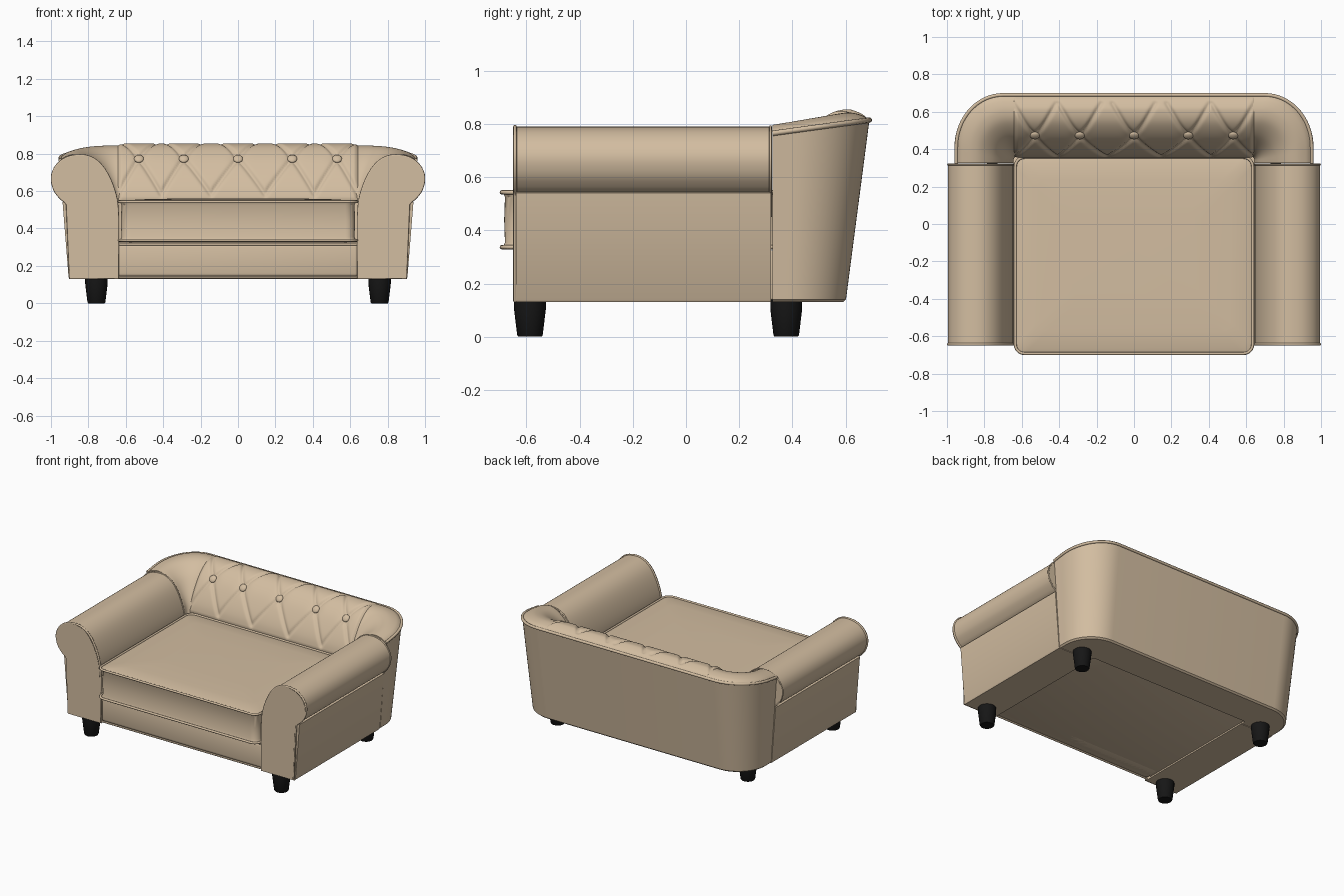
import bpy, bmesh, math
from mathutils import Vector

old = bpy.data.objects.get("Cube")
if old:
    bpy.data.objects.remove(old, do_unlink=True)


def material(name, rgb, rough):
    m = bpy.data.materials.new(name)
    m.use_nodes = True
    m.diffuse_color = (*rgb, 1)
    node = m.node_tree.nodes["Principled BSDF"]
    node.inputs["Base Color"].default_value = (*rgb, 1)
    node.inputs["Roughness"].default_value = rough
    return m


TAN = material("tan leather", (0.65, 0.51, 0.355), 0.7)
BLACK = material("black feet", (0.008, 0.008, 0.008), 0.6)


def smooth(ob, angle=35):
    bpy.ops.object.select_all(action='DESELECT')
    ob.select_set(True)
    bpy.context.view_layer.objects.active = ob
    bpy.ops.object.shade_smooth_by_angle(angle=math.radians(angle))


def finish(name, bm, mat=TAN, angle=35):
    bmesh.ops.recalc_face_normals(bm, faces=bm.faces[:])
    me = bpy.data.meshes.new(name)
    bm.to_mesh(me)
    bm.free()
    me.materials.append(mat)
    ob = bpy.data.objects.new(name, me)
    bpy.context.collection.objects.link(ob)
    smooth(ob, angle)
    return ob


def loft(name, rings, mat=TAN, angle=35):
    """Closed rings joined in order, with both ends capped."""
    bm = bmesh.new()
    vs = [[bm.verts.new(p) for p in r] for r in rings]
    n = len(rings[0])
    for a, b in zip(vs, vs[1:]):
        for i in range(n):
            j = (i + 1) % n
            bm.faces.new((a[i], a[j], b[j], b[i]))
    bm.faces.new(vs[0])
    bm.faces.new(vs[-1])
    return finish(name, bm, mat, angle)


def piping(name, pts, radius=0.008, cyclic=True):
    cu = bpy.data.curves.new(name, 'CURVE')
    cu.dimensions = '3D'
    cu.bevel_depth = radius
    cu.bevel_resolution = 2
    cu.use_fill_caps = True
    sp = cu.splines.new('POLY')
    sp.points.add(len(pts) - 1)
    for q, p in zip(sp.points, pts):
        q.co = (*p, 1)
    sp.use_cyclic_u = cyclic
    cu.materials.append(TAN)
    ob = bpy.data.objects.new(name, cu)
    bpy.context.collection.objects.link(ob)
    bpy.ops.object.select_all(action='DESELECT')
    ob.select_set(True)
    bpy.context.view_layer.objects.active = ob
    bpy.ops.object.convert(target='MESH')
    smooth(bpy.context.view_layer.objects.active, 60)


def spline(pts, steps):
    """Smooth curve through 2D points."""
    p = [Vector(q) for q in pts]
    p = [2 * p[0] - p[1]] + p + [2 * p[-1] - p[-2]]
    out = []
    for a, b, c, d in zip(p, p[1:], p[2:], p[3:]):
        for k in range(steps):
            t = k / steps
            out.append(0.5 * (2 * b + (c - a) * t + (2 * a - 5 * b + 4 * c - d) * t * t
                              + (3 * b - a - 3 * c + d) * t ** 3))
    return out + [p[-2]]


# Curved back shell, lofted along a U between an outer and an inner path
Y0 = 0.325


def u_path(hx, yb, rx, ry):
    half = [(hx, Y0 + (yb - ry - Y0) * k / 4) for k in range(4)]
    for k in range(17):
        a = math.pi / 2 * k / 16
        half.append((hx - rx + rx * math.cos(a), yb - ry + ry * math.sin(a)))
    return half + [(-x, y) for x, y in reversed(half)]


RIM_Y, SEAT_Y = 0.69, 0.36
rim = u_path(0.95, RIM_Y, 0.25, 0.28)
foot_line = u_path(0.905, 0.6, 0.22, 0.22)
inner = u_path(0.645, SEAT_Y, 0.02, 0.02)
section = spline([(0, 0.815), (0.1, 0.835), (0.27, 0.843), (0.45, 0.825), (0.65, 0.77),
                  (0.82, 0.69), (0.94, 0.61), (1, 0.53)], 8)
rings, edge = [], []
for r, b, i in zip(rim, foot_line, inner):
    drop = 0.05 * (RIM_Y - r[1]) / (RIM_Y - Y0)
    r, b, i = Vector(r), Vector(b), Vector(i)
    ring = [(*(b.lerp(i, 0.04)), 0.13), (*b.lerp(r, 0.02), 0.14)]
    for w, z in section:
        ring.append((*r.lerp(i, w), z - drop * (1 - w * w)))
    ring.append((*i, 0.13))
    rings.append(ring)
    edge.append((*r, 0.815 - drop))
loft("back_shell", rings)
piping("back_rim_piping", edge, 0.01, False)

# Tufted back pad: grooves run from each button to the crown and the seat
prof = [Vector((RIM_Y - (RIM_Y - SEAT_Y) * w, z)) for w, z in section]
arc = [0]
for a, b in zip(prof, prof[1:]):
    arc.append(arc[-1] + (b - a).length)
normals = []
for k in range(len(prof)):
    t = prof[min(k + 1, len(prof) - 1)] - prof[max(k - 1, 0)]
    normals.append(Vector((-abs(t.y) if t.y < 0 else abs(t.y), abs(t.x))).normalized())


def nearest(axis, value):
    return min(range(len(prof)), key=lambda k: abs(prof[k][axis] - value))


k_btn = nearest(0, 0.475)
s_top, s_btn, s_low = arc[nearest(0, 0.645)], arc[k_btn], arc[nearest(1, 0.585)]
buttons = [-0.53, -0.29, 0, 0.29, 0.53]
valleys = [-0.64, -0.41, -0.145, 0.145, 0.41, 0.64]
grooves = []
for n, x in enumerate(buttons):
    c = Vector((x, s_btn))
    grooves += [(c, Vector((v, s_low))) for v in valleys[n:n + 2]]
    grooves += [(c, Vector((x + d, s_top))) for d in (-0.115, 0.115)]


def distance(p, a, b):
    t = max(0, min(1, (p - a).dot(b - a) / (b - a).length_squared))
    return (p - a - (b - a) * t).length


rings = []
COLS, PAD = 180, 0.645
for c in range(COLS + 1):
    x = -PAD + 2 * PAD * c / COLS
    ring = []
    for p, s, nrm in zip(prof, arc, normals):
        q = Vector((x, s))
        d = min(distance(q, a, b) for a, b in grooves)
        r = min((q - Vector((bx, s_btn))).length for bx in buttons)
        h = 0.012 - 0.012 * math.exp(-(d / 0.011) ** 2) - 0.008 * math.exp(-(r / 0.04) ** 2)
        fade = min(1, (PAD - abs(x)) / 0.02, s / 0.08, (arc[-1] - s) / 0.03)
        y, z = p + nrm * (h * fade - 0.002 * (1 - fade))
        ring.append((x, y, z))
    rings.append(ring)
loft("tufted_back_pad", rings, angle=60)
for x in buttons:
    n, p = normals[k_btn], prof[k_btn]
    bpy.ops.mesh.primitive_uv_sphere_add(segments=20, ring_count=10, radius=0.026,
                                         location=(x, p.x + n.x * 0.004, p.y + n.y * 0.004),
                                         rotation=(math.atan2(-n.x, n.y), 0, 0))
    ob = bpy.context.object
    ob.name = "back_button"
    ob.scale.z = 0.5
    ob.data.materials.append(TAN)
    smooth(ob, 60)

# Rolled arms with piped, slightly domed front panels
roll = spline([(0.642, 0.45), (0.652, 0.56), (0.685, 0.66), (0.73, 0.735), (0.785, 0.778),
               (0.845, 0.79), (0.915, 0.777), (0.97, 0.735), (0.994, 0.675), (0.982, 0.61),
               (0.95, 0.565), (0.925, 0.545)], 4)
for side, label in ((1, "left"), (-1, "right")):
    body = [(0.642, 0.13)] + [tuple(p) for p in roll] + [(0.938, 0.54), (0.906, 0.14), (0.9, 0.13)]
    panel = [(0.642, 0.135)] + [tuple(p) for p in roll] + [(0.913, 0.53), (0.898, 0.135)]
    loft(label + "_arm", [[(side * x, y, z) for x, z in body] for y in (-0.64, 0.32)])
    piping(label + "_arm_piping", [(side * x, -0.643, z) for x, z in panel], 0.007)
    piping(label + "_arm_rear_piping", [(side * x, 0.318, z) for x, z in roll], 0.005, False)
    bm = bmesh.new()
    face = bm.faces.new([bm.verts.new((side * x, -0.64, z)) for x, z in panel])
    face.normal_update()
    if face.normal.y > 0:
        face.normal_flip()
    for thick, depth in ((0.008, 0.004), (0.015, 0.01), (0.03, 0.005)):
        bmesh.ops.inset_region(bm, faces=[face], thickness=thick, depth=depth, use_even_offset=True)
    finish(label + "_arm_front_panel", bm)


# Seat cushion as stacked rounded rectangles
def rounded(hx, hy, r, z, cy):
    out = []
    for q, (sx, sy) in enumerate(((1, 1), (-1, 1), (-1, -1), (1, -1))):
        for k in range(7):
            a = math.pi / 2 * (q + k / 6)
            out.append((sx * (hx - r) + r * math.cos(a), cy + sy * (hy - r) + r * math.sin(a), z))
    return out


CY, HX, HY = -0.168, 0.635, 0.525
layers = [(0.06, 0.325), (0.004, 0.335), (0.012, 0.355), (0.009, 0.44), (0.012, 0.525),
          (0.004, 0.542), (0.03, 0.55), (0.12, 0.556), (0.3, 0.56)]
loft("seat_cushion", [rounded(HX - i, HY - i, 0.05, z, CY) for i, z in layers])
for z, label in ((0.337, "lower"), (0.543, "upper")):
    piping("cushion_" + label + "_piping", rounded(HX, HY, 0.05, z, CY), 0.008)

# Seat base with a soft front rail
for name, x, y0, y1, z0, z1, bev in (("seat_base", 0.645, -0.6, 0.4, 0.14, 0.325, 0.005),
                                     ("front_rail", 0.645, -0.638, -0.5, 0.14, 0.32, 0.02)):
    bm = bmesh.new()
    bmesh.ops.create_cube(bm, size=1)
    for v in bm.verts:
        v.co = (v.co.x * 2 * x, (y0 + y1) / 2 + v.co.y * (y1 - y0), (z0 + z1) / 2 + v.co.z * (z1 - z0))
    bmesh.ops.bevel(bm, geom=bm.edges[:], offset=bev, segments=3, profile=0.5, affect='EDGES')
    finish(name, bm)
for z in (0.139, 0.315):
    piping("rail_piping", [(-0.645, -0.633, z), (0.645, -0.633, z)], 0.006, False)

# Tapered feet
for x in (-0.757, 0.757):
    for y in (-0.587, 0.377):
        rings = []
        for r, z in ((0.044, 0), (0.048, 0.006), (0.06, 0.105), (0.06, 0.14)):
            rings.append([(x + r * math.cos(math.tau * k / 20), y + r * math.sin(math.tau * k / 20), z)
                          for k in range(20)])
        loft("foot", rings, BLACK)
